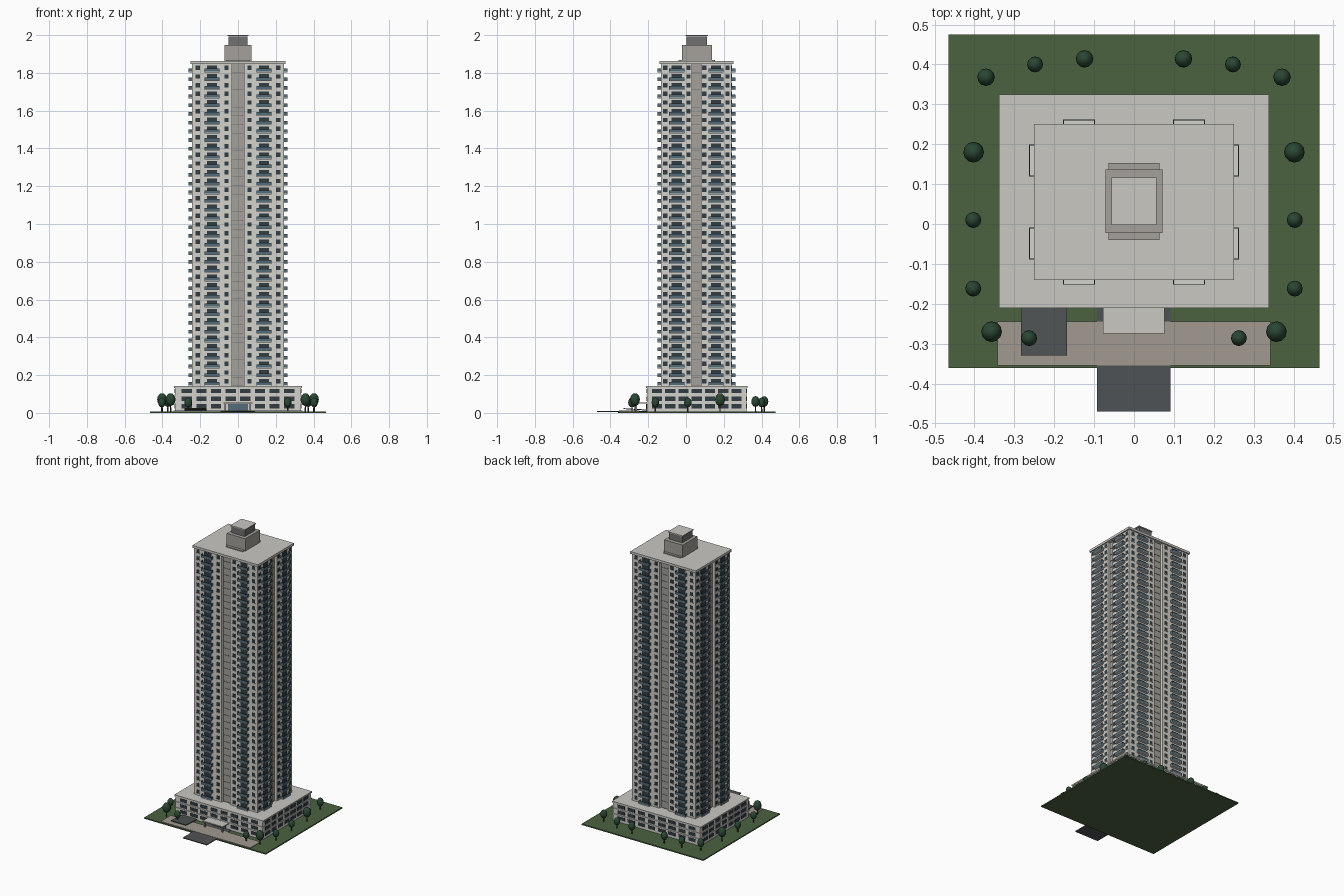
import bpy, bmesh, math
from mathutils import Matrix, Vector

if "Cube" in bpy.data.objects:
    bpy.data.objects.remove(bpy.data.objects["Cube"])


def material(name, r, g, b):
    m = bpy.data.materials.new(name)
    m.diffuse_color = [(c / 255) ** 2.2 for c in (r, g, b)] + [1]
    m.use_nodes = True
    m.node_tree.nodes["Principled BSDF"].inputs["Base Color"].default_value = m.diffuse_color
    return m


WALL = material("wall", 212, 209, 202)
ROOF = material("roof", 200, 199, 193)
CORE = material("core", 163, 160, 153)
GREY = material("plant_grey", 112, 112, 112)
WINDOW = material("window", 52, 62, 68)
GLASS = material("glass", 84, 108, 122)
LAWN = material("lawn", 76, 98, 66)
PAVING = material("paving", 160, 152, 143)
ASPHALT = material("asphalt", 80, 83, 85)
LEAF = material("leaf", 46, 72, 54)
BARK = material("bark", 82, 64, 48)


class Part:
    """Collects simple solids into one named object."""
    def __init__(self, name, mat):
        self.name, self.mat, self.bm = name, mat, bmesh.new()

    def box(self, x0, x1, y0, y1, z0, z1):
        m = (Matrix.Translation(((x0 + x1) / 2, (y0 + y1) / 2, (z0 + z1) / 2))
             @ Matrix.Diagonal((abs(x1 - x0), abs(y1 - y0), abs(z1 - z0), 1)))
        bmesh.ops.create_cube(self.bm, size=1, matrix=m)
        return self

    def on_face(self, face, u0, u1, d0, d1, z0, z1):
        """Box on a facade: u along the wall, d outward from the wall plane."""
        axis, sign, plane, mid = face
        a, b = sorted((sign * (plane + d0), sign * (plane + d1)))
        if axis == "y":
            self.box(u0, u1, mid + a, mid + b, z0, z1)
        else:
            self.box(a, b, mid + u0, mid + u1, z0, z1)

    def done(self, smooth=False):
        me = bpy.data.meshes.new(self.name)
        for f in self.bm.faces:
            f.smooth = smooth
        self.bm.to_mesh(me)
        self.bm.free()
        me.materials.append(self.mat)
        ob = bpy.data.objects.new(self.name, me)
        bpy.context.collection.objects.link(ob)
        return ob


def slab(name, mat, *dims):
    return Part(name, mat).box(*dims).done()


# Site
slab("lawn", LAWN, -.465, .465, -.361, .475, 0, .008)
slab("forecourt", PAVING, -.342, .342, -.355, -.245, .006, .012)
slab("driveway", ASPHALT, -.093, .091, -.47, -.2, .005, .0105)
ramp = slab("garage_ramp", ASPHALT, -.283, -.168, -.33, -.2, .012, .017)
for v in ramp.data.vertices:
    if v.co.y < -.3:
        v.co.z += .008

# Podium with three bands of windows
PX, PY, PM = .333, .263, .057
slab("podium", WALL, -PX, PX, PM - PY, PM + PY, .005, .135)
slab("podium_roof", ROOF, -.339, .339, PM - .268, PM + .268, .133, .142)
pod_win = Part("podium_windows", WINDOW)
pod_ledge = Part("podium_ledges", WALL)
for z in (.035, .075, .115):
    pod_ledge.box(-PX - .004, PX + .004, PM - PY - .004, PM + PY + .004, z + .016, z + .022)
    for axis, plane, n, span in (("y", PY, 8, .62), ("x", PX, 7, .49)):
        for s in (-1, 1):
            for i in range(n):
                u = (i + .5 - n / 2) * span / n
                if axis == "y" and s < 0 and z < .05 and abs(u) < .08:
                    continue
                pod_win.on_face((axis, s, plane, PM), u - .027, u + .027, -.004, .002, z - .011, z + .011)
pod_win.done()
pod_ledge.done()

# Entrance
slab("lobby_glass", GLASS, -.052, .052, -.212, -.2, .01, .048)
slab("entrance_canopy", ROOF, -.078, .076, -.275, -.2, .049, .056)
posts = Part("canopy_posts", CORE)
for x in (-.068, .066):
    posts.box(x - .004, x + .004, -.268, -.26, .01, .05)
posts.done()

# Tower shell: four quadrant blocks around a recessed core
TX, TY, TM = .243, .187, .055
Z0, Z1, FLOORS = .142, 1.848, 37
shell = Part("tower_walls", WALL)
for sx in (-1, 1):
    for sy in (-1, 1):
        x = sorted((sx * .032, sx * TX))
        y = sorted((TM + sy * .024, TM + sy * TY))
        shell.box(*x, *y, Z0 - .005, Z1)
shell.done()
slab("tower_core", CORE, -TX + .018, TX - .018, TM - TY + .018, TM + TY - .018, Z0 - .005, Z1)

# Repeating facade: windows, sills, doors and balconies on all four sides
win = Part("tower_windows", WINDOW)
sill = Part("window_sills", WALL)
door = Part("balcony_doors", WINDOW)
floor = Part("balcony_slabs", WALL)
rail = Part("balcony_glass_rails", GLASS)
joint = Part("core_joints", GREY)
h = (Z1 - Z0) / FLOORS
for axis, plane, wins, bal, slot in (("y", TY, (.061, .213), .138, .03),
                                     ("x", TX, (.042, .165), .104, .022)):
    for s in (-1, 1):
        face = (axis, s, plane, TM)
        for k in range(FLOORS):
            z = Z0 + k * h
            joint.on_face(face, -slot, slot, -.02, -.016, z, z + .002)
            for m in (-1, 1):
                for w in wins:
                    u = m * w
                    win.on_face(face, u - .011, u + .011, -.004, .0015, z + .014, z + .037)
                    sill.on_face(face, u - .013, u + .013, -.004, .004, z + .011, z + .014)
                u = m * bal
                door.on_face(face, u - .027, u + .027, -.004, .0015, z + .005, z + .038)
                floor.on_face(face, u - .04, u + .04, -.004, .02, z + .001, z + .005)
                rail.on_face(face, u - .04, u + .04, .018, .02, z + .005, z + .021)
                for e in (-1, 1):
                    v = u + e * .039
                    rail.on_face(face, v - .001, v + .001, 0, .018, z + .005, z + .021)
for p in (win, sill, door, floor, rail, joint):
    p.done()

# Roof and plant rooms
slab("tower_roof", ROOF, -.251, .251, TM - .196, TM + .196, Z1 - .002, 1.862)
slab("plant_base", CORE, -.064, .064, -.04, .153, 1.86, 1.868)
slab("plant_room", CORE, -.071, .071, -.022, .137, 1.86, 1.948)
slab("tank_room", GREY, -.05, .05, .003, .112, 1.945, 1.993)
slab("tank_room_cap", ROOF, -.056, .056, -.003, .117, 1.994, 2)

# Trees: crown and trunk
half = [(.371, .368, .022), (.248, .4, .02), (.124, .414, .022), (.402, .18, .026),
        (.403, .01, .02), (.403, -.162, .02), (.357, -.27, .026), (.263, -.286, .02)]
crowns = Part("tree_crowns", LEAF)
trunks = Part("tree_trunks", BARK)
for x, y, r in half:
    for s in (-1, 1):
        zc = 2.55 * r
        bmesh.ops.create_uvsphere(crowns.bm, u_segments=12, v_segments=8, radius=1,
                                  matrix=Matrix.Translation((s * x, y, zc + .004)) @ Matrix.Diagonal((r, r, r * 1.3, 1)))
        bmesh.ops.create_cone(trunks.bm, cap_ends=True, segments=8, radius1=.004, radius2=.003, depth=zc,
                              matrix=Matrix.Translation((s * x, y, .004 + zc / 2)))
crowns.done(smooth=True)
trunks.done()
